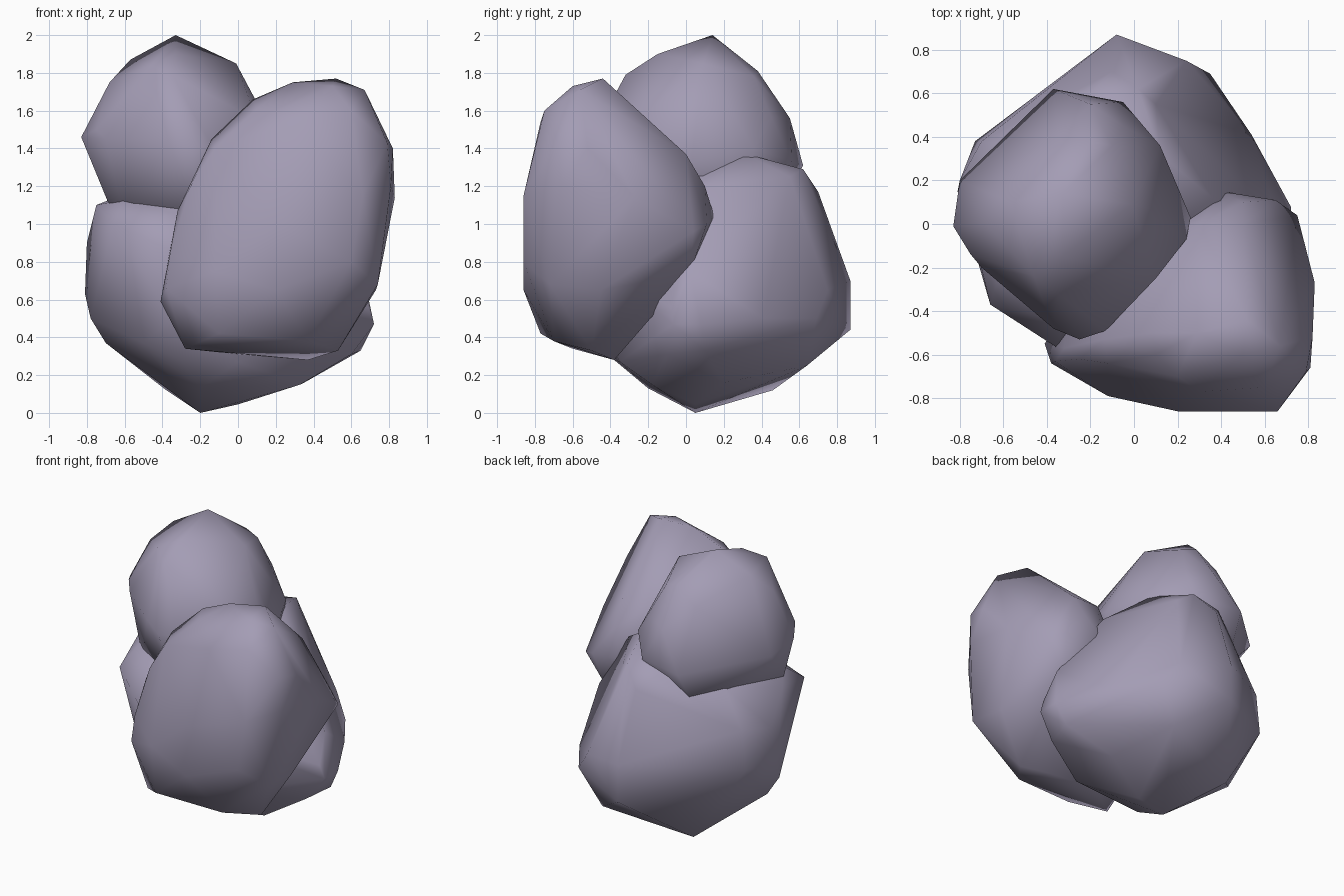
import bpy, bmesh, math

stone = bpy.data.materials.new("grey_violet_stone")
stone.diffuse_color = (0.37, 0.335, 0.46, 1)


def boulder(name, corners):
    """Faceted boulder: the tight skin around a few corner points, softly shaded."""
    bm = bmesh.new()
    for c in corners:
        bm.verts.new(c)
    bmesh.ops.convex_hull(bm, input=bm.verts[:])
    loose = [v for v in bm.verts if not v.link_faces]
    bmesh.ops.delete(bm, geom=loose, context='VERTS')
    bmesh.ops.dissolve_limit(bm, angle_limit=math.radians(3), verts=bm.verts[:], edges=bm.edges[:])
    bmesh.ops.triangulate(bm, faces=bm.faces[:])
    bmesh.ops.recalc_face_normals(bm, faces=bm.faces[:])
    me = bpy.data.meshes.new(name)
    bm.to_mesh(me)
    bm.free()
    me.materials.append(stone)
    ob = bpy.data.objects.new(name, me)
    bpy.context.collection.objects.link(ob)
    bpy.ops.object.select_all(action='DESELECT')
    ob.select_set(True)
    bpy.context.view_layer.objects.active = ob
    bpy.ops.object.shade_smooth_by_angle(angle=math.radians(70))
    return ob


# Upper boulder, back left
boulder("upper_boulder", [
    (-.33, .14, 2), (-.57, .1, 1.87), (-.46, -.24, 1.84), (-.33, -.15, 1.9),
    (-.35, -.32, 1.79), (-.01, .09, 1.85), (-.1, .36, 1.78), (-.2, .38, 1.81),
    (-.35, .4, 1.7), (-.68, 0, 1.75), (-.83, -.01, 1.46), (-.75, -.14, 1.5),
    (-.8, .2, 1.4), (-.7, -.2, 1.45), (-.37, -.48, 1.45), (-.25, -.53, 1.4),
    (-.13, -.49, 1.4), (.1, -.25, 1.55), (.24, -.07, 1.38), (.26, .03, 1.33),
    (.12, .36, 1.4), (-.05, .45, 1.57), (-.2, .55, 1.56), (-.05, .56, 1.33),
    (-.37, .62, 1.31), (-.69, -.1, 1.12), (-.6, -.2, 1.02), (-.2, -.4, 1),
    (.1, .3, 1), (-.4, .45, 1)])

# Large boulder, front right
boulder("front_boulder", [
    (.52, -.44, 1.77), (.29, -.5, 1.75), (.67, -.56, 1.71), (.5, -.6, 1.73),
    (.08, -.5, 1.66), (.6, -.75, 1.6), (.3, -.77, 1.54), (-.14, -.53, 1.45),
    (.1, -.6, 1.61), (.2, -.7, 1.59), (-.12, -.64, 1.4),
    (.82, -.52, 1.4), (.79, -.68, 1.43), (.83, -.27, 1.14),
    (.81, -.66, 1.2), (.66, -.86, 1.15), (.2, -.86, 1), (-.12, -.79, .75),
    (.2, -.86, .65), (.6, -.86, .8), (.74, -.72, .68), (-.41, -.55, .59),
    (-.38, -.64, .66), (-.36, -.63, .84), (-.25, -.62, 1.2), (-.32, -.57, 1.07),
    (-.28, -.6, .34), (-.1, -.77, .42), (.37, -.7, .38), (.37, -.38, .28),
    (.53, -.5, .33), (.73, -.45, .65), (.75, .04, .96), (.65, .11, 1),
    (.4, .15, 1.04), (.5, .1, 1.2), (.5, 0, 1.37), (.3, 0, 1.37),
    (.6, .02, .74), (-.1, -.1, .9), (0, -.38, .31), (-.3, -.35, .6)])

# Base boulder, back
boulder("base_boulder", [
    (-.2, .05, 0), (0, .05, .045), (.33, -.18, .15), (.35, .2, .16),
    (-.2, -.2, .13), (-.38, .46, .12), (.2, .64, .25), (-.7, .1, .37),
    (-.78, .08, .5), (-.5, -.33, .37), (-.3, -.38, .28), (0, -.35, .27),
    (.65, .1, .33), (.6, -.1, .31), (.72, -.07, .47), (.72, .08, .47),
    (.69, -.08, .56), (.66, .02, .75), (.54, .41, .5), (.35, .69, .5),
    (-.08, .87, .44), (-.08, .87, .7), (.24, .75, .65), (-.73, .38, .65),
    (-.7, .38, .92), (-.81, .15, .63), (-.8, .2, .9), (-.66, -.37, 1),
    (-.6, -.22, .5), (-.35, -.57, .86), (-.35, -.48, .5), (-.75, 0, 1.1),
    (-.61, -.2, 1.13), (-.33, -.45, 1.05), (-.55, .36, 1.18), (-.1, .7, 1.17),
    (.02, .62, 1.29), (.12, .32, 1.37), (.1, .55, 1.25), (.36, .12, 1.2),
    (.2, 0, 1.24), (-.2, .6, 1.26)])
